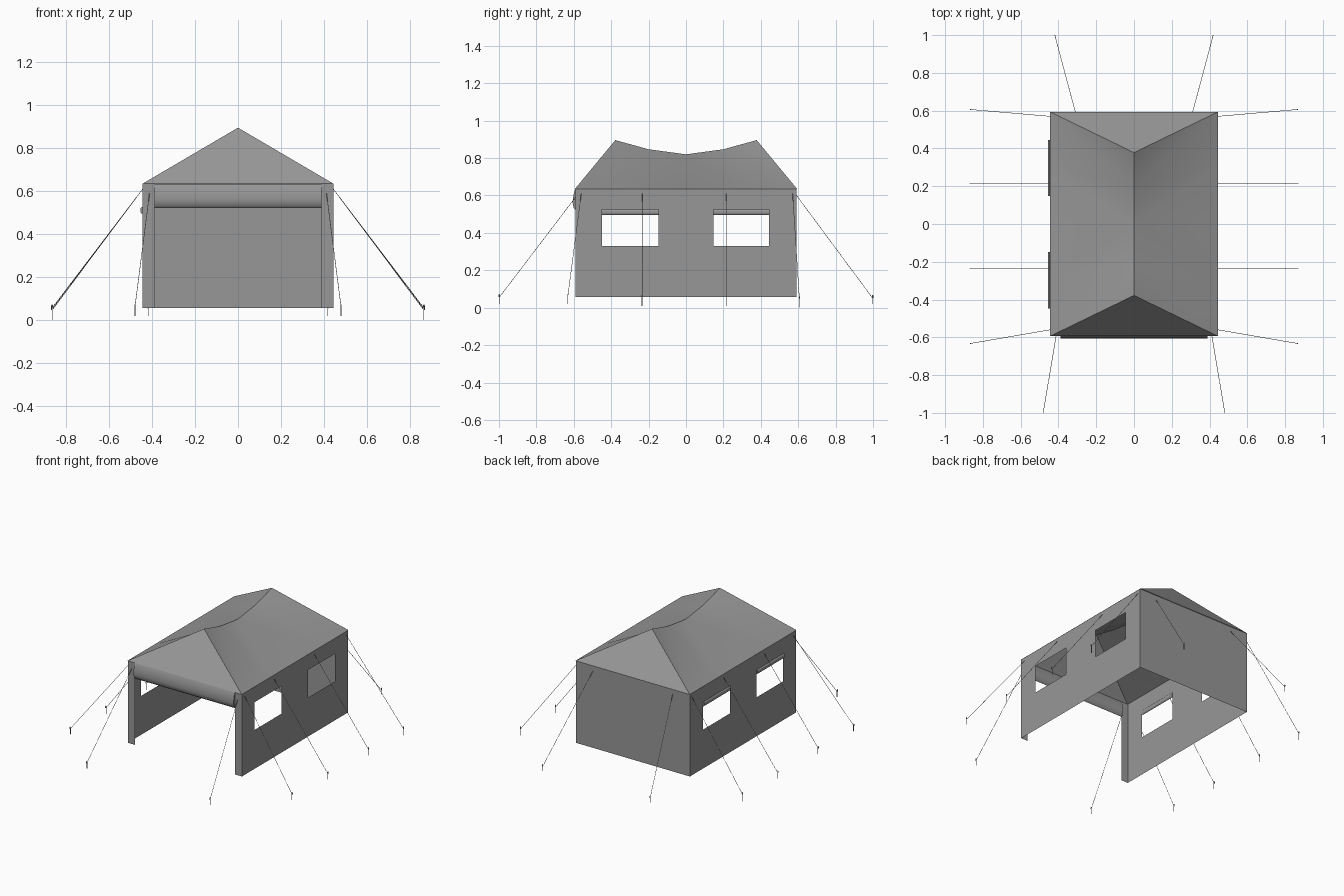
import bpy, bmesh, math
from mathutils import Vector

if "Cube" in bpy.data.objects:
    bpy.data.objects.remove(bpy.data.objects["Cube"])

W, L = 0.444, 0.591          # half width, half length
Z0, ZE = 0.056, 0.635        # wall bottom, eave

canvas = bpy.data.materials.new("dark_grey_canvas")
canvas.diffuse_color = (0.31, 0.31, 0.31, 1)
canvas.use_nodes = True
canvas.node_tree.nodes["Principled BSDF"].inputs["Base Color"].default_value = canvas.diffuse_color


def mesh_obj(name, verts, faces, smooth=None):
    me = bpy.data.meshes.new(name)
    me.from_pydata([tuple(v) for v in verts], [], faces)
    me.materials.append(canvas)
    bm = bmesh.new()
    bm.from_mesh(me)
    bmesh.ops.recalc_face_normals(bm, faces=bm.faces)
    bm.to_mesh(me)
    bm.free()
    ob = bpy.data.objects.new(name, me)
    bpy.context.collection.objects.link(ob)
    if smooth:
        bpy.ops.object.select_all(action='DESELECT')
        ob.select_set(True)
        bpy.context.view_layer.objects.active = ob
        bpy.ops.object.shade_smooth_by_angle(angle=math.radians(smooth))
    return ob


def extrude_profile(name, pts, a, b, place):
    # closed profile swept from a to b with capped ends
    n = len(pts)
    verts = [place(p, t) for t in (a, b) for p in pts]
    faces = [(i, (i + 1) % n, n + (i + 1) % n, n + i) for i in range(n)]
    faces += [tuple(range(n))[::-1], tuple(range(n, 2 * n))]
    return mesh_obj(name, verts, faces, 40)


def wire(name, pts, radius):
    cu = bpy.data.curves.new(name, 'CURVE')
    cu.dimensions = '3D'
    cu.bevel_depth = radius
    cu.bevel_resolution = 1
    cu.use_fill_caps = True
    cu.materials.append(canvas)
    sp = cu.splines.new('POLY')
    sp.points.add(len(pts) - 1)
    for q, p in zip(sp.points, pts):
        q.co = (*p, 1)
    ob = bpy.data.objects.new(name, cu)
    bpy.context.collection.objects.link(ob)
    return ob


# side walls with two window openings each
ys = [-L, -0.448, -0.148, 0.147, 0.445, L]
zs = [Z0, 0.33, 0.525, ZE]
for side, s in (("left", -1), ("right", 1)):
    verts = [(s * W, y, z) for z in zs for y in ys]
    faces = []
    for j in range(3):
        for i in range(5):
            if j == 1 and i in (1, 3):
                continue
            k = j * 6 + i
            faces.append((k, k + 1, k + 7, k + 6))
    mesh_obj(side + "_wall", verts, faces)
    # narrow front return beside the doorway
    mesh_obj(side + "_front_strip",
             [(s * W, -L, Z0), (s * 0.39, -L, Z0), (s * 0.39, -L, ZE), (s * W, -L, ZE)],
             [(0, 1, 2, 3)])

# back wall
mesh_obj("back_wall", [(-W, L, Z0), (W, L, Z0), (W, L, ZE), (-W, L, ZE)], [(0, 1, 2, 3)])

# hipped roof with a sagging ridge
ridge = [(-0.378, 0.896), (-0.2, 0.847), (0, 0.82), (0.2, 0.847), (0.378, 0.896)]
eave = [-L - 0.003, -0.3, 0, 0.3, L + 0.003]
WE = W + 0.001
verts = [(0, y, z) for y, z in ridge]
verts += [(s * WE, y, ZE) for s in (-1, 1) for y in eave]
faces = [(0, 5, 10), (4, 9, 14)]
for i in range(4):
    for e in (5 + i, 10 + i):
        if i > 1:
            faces += [(i, i + 1, e + 1), (i, e + 1, e)]
        else:
            faces += [(i, i + 1, e), (i + 1, e + 1, e)]
mesh_obj("roof", verts, faces, 25)

# rolled-up door flap across the front
flap = [(-0.591, 0.634), (-0.598, 0.618), (-0.604, 0.59), (-0.606, 0.56), (-0.601, 0.533),
        (-0.59, 0.523), (-0.578, 0.533), (-0.573, 0.56), (-0.576, 0.6)]
extrude_profile("door_flap_roll", flap, -0.39, 0.39, lambda p, t: (t, p[0], p[1]))

# rolled-up window covers on the left wall
oval = [(-0.447 + 0.008 * math.cos(a), 0.511 + 0.016 * math.sin(a))
        for a in (math.tau * i / 12 for i in range(12))]
for name, a, b in (("front", -0.448, -0.148), ("back", 0.147, 0.445)):
    extrude_profile(name + "_window_roll", oval, a, b, lambda p, t: (p[0], t, p[1]))

# guy ropes and hooked stakes, mirrored left and right: top, foot, stake bottom
ropes = [((W, 0.57, 0.61), (0.863, 0.606, 0.05), 0.0),
         ((W, 0.215, 0.61), (0.863, 0.215, 0.055), 0.01),
         ((W, -0.235, 0.61), (0.863, -0.235, 0.055), 0.01),
         ((W, -0.56, 0.61), (0.863, -0.632, 0.06), 0.02),
         ((0.31, L, 0.60), (0.418, 0.995, 0.055), 0.02),
         ((0.412, -L, 0.59), (0.48, -0.995, 0.06), 0.02)]
up = Vector((0, 0, 1))
for i, (top, foot, base) in enumerate(ropes):
    for side, s in (("left", -1), ("right", 1)):
        a = Vector((s * top[0], top[1], top[2]))
        b = Vector((s * foot[0], foot[1], foot[2]))
        wire(f"{side}_rope_{i}", [a, b], 0.0013)
        out = Vector((b.x - a.x, b.y - a.y, 0)).normalized() * 0.005
        wire(f"{side}_stake_{i}",
             [Vector((b.x, b.y, base)), b + up * 0.008, b + out * 0.5 + up * 0.012,
              b + out + up * 0.008, b + out - up * 0.002], 0.002)
